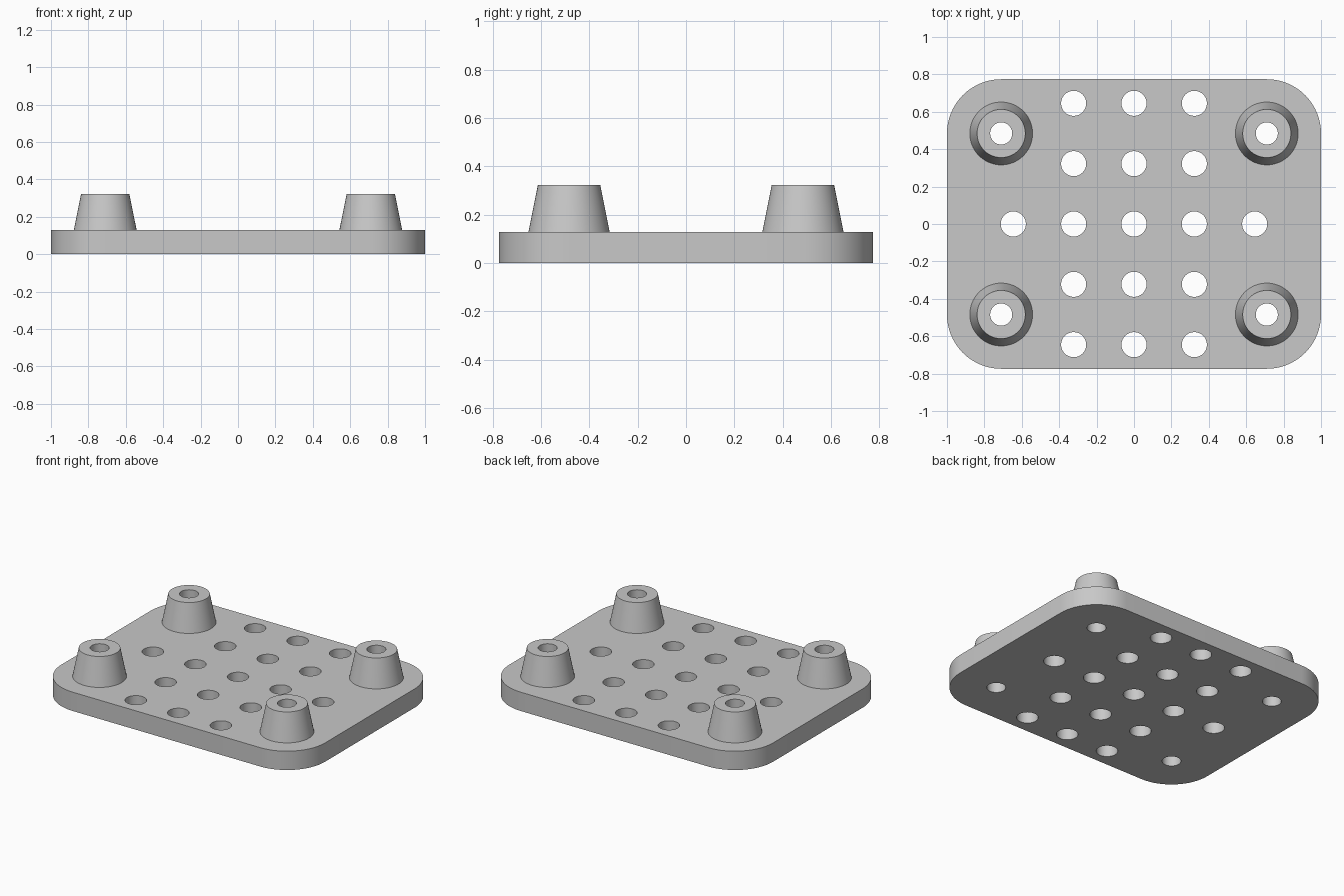
import bpy, bmesh, math

cube = bpy.data.objects.get("Cube")
if cube:
    bpy.data.objects.remove(cube, do_unlink=True)

# Dimensions
HALF_X, HALF_Y, THICK, TOP = 1.0, 0.774, 0.129, 0.3226
CORNER = 0.29
POST_X, POST_Y = HALF_X - CORNER, HALF_Y - CORNER
POST_BASE_R, POST_TOP_R, BORE_R = 0.168, 0.129, 0.059
HOLE_R, PITCH = 0.067, 0.3226
SEGS = 64

grey = bpy.data.materials.new("light_grey")
grey.use_nodes = True
colour = (0.58, 0.58, 0.58, 1)
grey.diffuse_color = colour
grey.node_tree.nodes["Principled BSDF"].inputs["Base Color"].default_value = colour


def make_object(name, bm):
    bmesh.ops.recalc_face_normals(bm, faces=bm.faces)
    mesh = bpy.data.meshes.new(name)
    bm.to_mesh(mesh)
    bm.free()
    mesh.materials.append(grey)
    obj = bpy.data.objects.new(name, mesh)
    bpy.context.collection.objects.link(obj)
    return obj


def select_only(obj):
    bpy.ops.object.select_all(action='DESELECT')
    obj.select_set(True)
    bpy.context.view_layer.objects.active = obj


def circle(cx, cy, r, start=0.0, sweep=math.tau, count=SEGS):
    return [(cx + r * math.cos(start + sweep * i / count),
             cy + r * math.sin(start + sweep * i / count)) for i in range(count)]


def prism(bm, outline, z0, z1):
    face = bm.faces.new([bm.verts.new((x, y, z0)) for x, y in outline])
    out = bmesh.ops.extrude_face_region(bm, geom=[face], use_keep_orig=True)
    verts = [g for g in out["geom"] if isinstance(g, bmesh.types.BMVert)]
    bmesh.ops.translate(bm, verts=verts, vec=(0, 0, z1 - z0))


# Rounded base plate
outline = []
for i, (sx, sy) in enumerate([(1, 1), (-1, 1), (-1, -1), (1, -1)]):
    start = i * math.pi / 2
    outline += circle(sx * POST_X, sy * POST_Y, CORNER, start, math.pi / 2, SEGS // 4)
    end = start + math.pi / 2
    outline.append((sx * POST_X + CORNER * math.cos(end),
                    sy * POST_Y + CORNER * math.sin(end)))
bm = bmesh.new()
prism(bm, outline, 0, THICK)
plate = make_object("base_plate", bm)

# Through holes: grid, two side holes and the post bores
posts = [(sx * POST_X, sy * POST_Y) for sx in (-1, 1) for sy in (-1, 1)]
grid = [(i * PITCH, j * PITCH) for i in (-1, 0, 1) for j in range(-2, 3)]
grid += [(-2 * PITCH, 0), (2 * PITCH, 0)]
bm = bmesh.new()
for x, y in grid:
    prism(bm, circle(x, y, HOLE_R), -0.1, THICK + 0.1)
for x, y in posts:
    prism(bm, circle(x, y, BORE_R), -0.1, THICK + 0.1)
cutter = make_object("hole_cutter", bm)
cutter.hide_render = True

cut = plate.modifiers.new("holes", 'BOOLEAN')
cut.operation = 'DIFFERENCE'
cut.solver = 'EXACT'
cut.object = cutter
select_only(plate)
bpy.ops.object.modifier_apply(modifier=cut.name)
bpy.data.objects.remove(cutter, do_unlink=True)
bpy.ops.object.shade_smooth_by_angle(angle=math.radians(30))

# Tapered hollow posts, lathed from one profile
profile = [(POST_BASE_R, THICK), (POST_TOP_R, TOP), (BORE_R, TOP), (BORE_R, THICK)]
names = ["post_front_right", "post_back_right", "post_front_left", "post_back_left"]
for name, (px, py) in zip(names, posts):
    bm = bmesh.new()
    rings = [[bm.verts.new((x, y, z)) for x, y in circle(0, 0, r)] for r, z in profile]
    for a, b in zip(rings, rings[1:]):
        for i in range(SEGS):
            j = (i + 1) % SEGS
            bm.faces.new((a[i], a[j], b[j], b[i]))
    # Outward winding already follows from the profile direction
    mesh = bpy.data.meshes.new(name)
    bm.to_mesh(mesh)
    bm.free()
    mesh.materials.append(grey)
    post = bpy.data.objects.new(name, mesh)
    post.location = (px, py, 0)
    bpy.context.collection.objects.link(post)
    select_only(post)
    bpy.ops.object.shade_smooth_by_angle(angle=math.radians(30))
